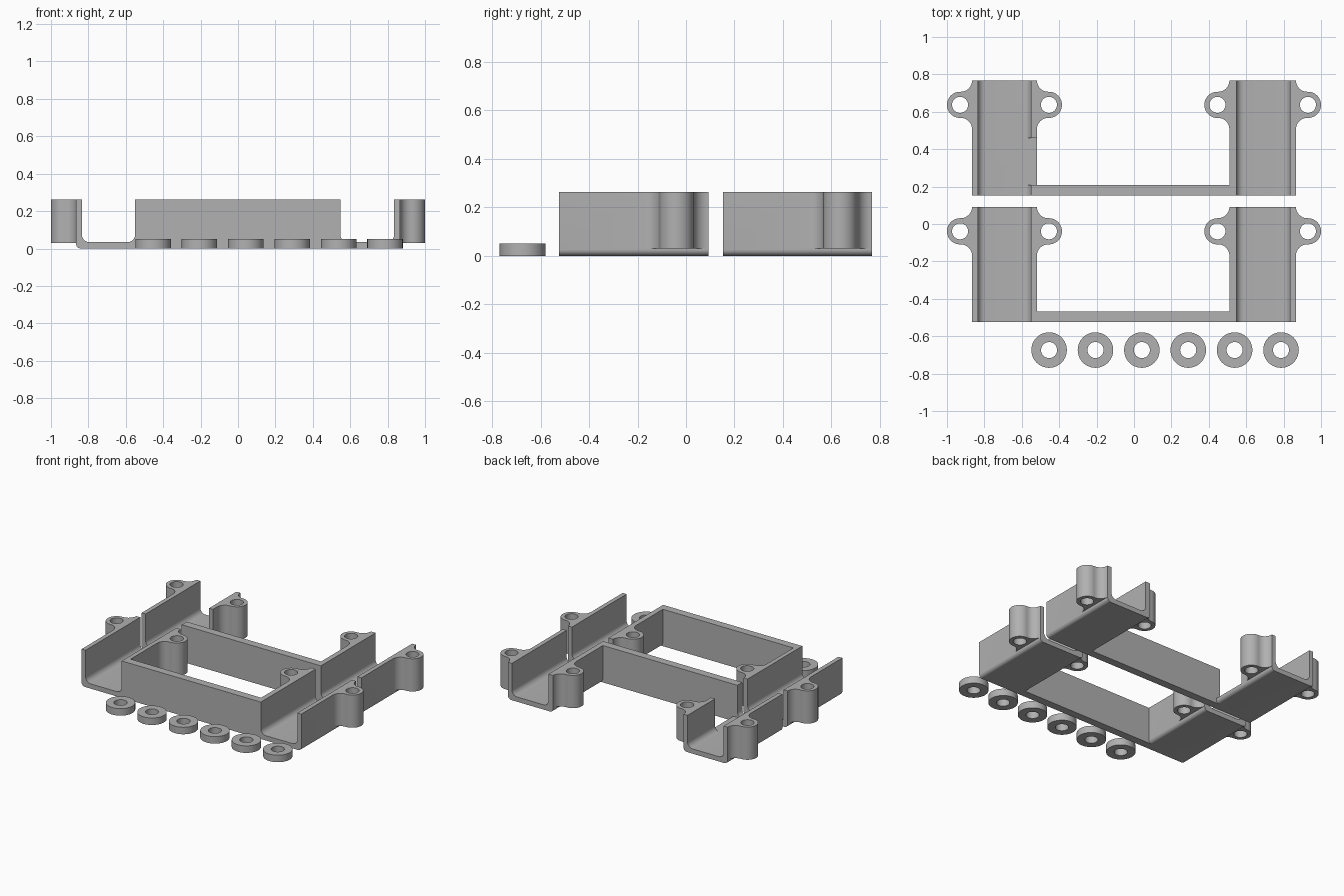
import bpy, bmesh, math

if "Cube" in bpy.data.objects:
    bpy.data.objects.remove(bpy.data.objects["Cube"])

mat = bpy.data.materials.new("plain grey")
mat.diffuse_color = (0.44, 0.44, 0.44, 1)
mat.use_nodes = True
mat.node_tree.nodes["Principled BSDF"].inputs["Base Color"].default_value = mat.diffuse_color

H, FLOOR = 0.263, 0.034           # wall height, floor thickness
Y0, Y1 = 0.152, 0.768             # rear frame extent
BOSS_Y, BOSS_R = 0.637, 0.07
FILLET, HOLE_R = 0.06, 0.043
STEP = -0.676                     # offset from the rear frame to the front frame


def arc(cx, cy, r, a0, a1, n=8):
    return [(cx + r * math.cos(math.radians(a0 + (a1 - a0) * i / n)),
             cy + r * math.sin(math.radians(a0 + (a1 - a0) * i / n))) for i in range(n + 1)]


def prism(name, pts, lo, hi, axis="z"):
    """Extrude a 2D outline along z (points are x,y) or along y (points are x,z)."""
    bm = bmesh.new()
    put = (lambda p, t: (p[0], p[1], t)) if axis == "z" else (lambda p, t: (p[0], t, p[1]))
    face = bm.faces.new([bm.verts.new(put(p, lo)) for p in pts])
    ext = bmesh.ops.extrude_face_region(bm, geom=[face])
    d = (0, 0, hi - lo) if axis == "z" else (0, hi - lo, 0)
    bmesh.ops.translate(bm, vec=d, verts=[g for g in ext["geom"] if isinstance(g, bmesh.types.BMVert)])
    bmesh.ops.remove_doubles(bm, verts=bm.verts, dist=1e-5)
    bmesh.ops.recalc_face_normals(bm, faces=bm.faces)
    me = bpy.data.meshes.new(name)
    bm.to_mesh(me)
    bm.free()
    me.materials.append(mat)
    ob = bpy.data.objects.new(name, me)
    bpy.context.collection.objects.link(ob)
    return ob


def box(name, x0, x1, y0, y1, z0, z1):
    return prism(name, [(x0, y0), (x1, y0), (x1, y1), (x0, y1)], z0, z1)


def boolean(ob, tool, op):
    m = ob.modifiers.new("bool", "BOOLEAN")
    m.operation, m.solver, m.object = op, "EXACT", tool
    bpy.context.view_layer.objects.active = ob
    bpy.ops.object.modifier_apply(modifier=m.name)
    bpy.data.objects.remove(tool)


def smooth(ob):
    bpy.ops.object.select_all(action="DESELECT")
    ob.select_set(True)
    bpy.context.view_layer.objects.active = ob
    bpy.ops.object.shade_smooth_by_angle(angle=math.radians(30))


def channel(name, a, b, c, d, y):
    """U-shaped channel: outer faces at a and d, inner faces at b and c."""
    ro, ri = 0.025, 0.04
    pts = (arc(a + ro, ro, ro, 180, 270) + arc(d - ro, ro, ro, 270, 360)
           + [(d, H), (c, H)] + arc(c - ri, FLOOR + ri, ri, 0, -90)
           + arc(b + ri, FLOOR + ri, ri, 270, 180) + [(b, H), (a, H)])
    return prism(name, pts, Y0 + y, Y1 + y, "y")


def boss(x, side, y):
    """Screw boss growing out of the wall face at x, with concave blends."""
    cy = BOSS_Y + y
    e = BOSS_R + FILLET
    pts = ([(-0.015, -e), (0, -e)] + arc(FILLET, -e, FILLET, 180, 90)[1:]
           + arc(0.064, 0, BOSS_R, -90, 90, 20)
           + arc(FILLET, e, FILLET, 270, 180) + [(-0.015, e)])
    return prism("boss", [(x + side * px, cy + py) for px, py in pts], 0.03, H)


def frame(name, y, notched=False):
    # Two channels joined by a cross wall
    ob = channel(name, -0.866, -0.835, -0.55, -0.519, y)
    boolean(ob, channel("right", 0.51, 0.547, 0.835, 0.866, y), "UNION")
    boolean(ob, box("cross_wall", -0.55, 0.547, Y0 + y, Y0 + 0.056 + y, 0, H), "UNION")
    # Opening in the left inner wall
    if notched:
        boolean(ob, box("notch", -0.60, -0.50, Y0 + 0.056, 0.46, FLOOR, 0.4), "DIFFERENCE")
    # Screw bosses and their holes
    for x, side in ((-0.866, -1), (-0.519, 1), (0.51, -1), (0.866, 1)):
        boolean(ob, boss(x, side, y), "UNION")
        hole = arc(x + side * 0.064, BOSS_Y + y, HOLE_R, 0, 360, 32)[:-1]
        boolean(ob, prism("hole", hole, -0.1, 0.4), "DIFFERENCE")
    smooth(ob)


frame("rear_frame", 0, notched=True)
frame("front_frame", STEP)

# Row of loose spacer rings
for i in range(6):
    cx, cy = -0.454 + i * 0.248, -0.674
    ring = prism("spacer_ring_%d" % (i + 1), arc(cx, cy, 0.095, 0, 360, 40)[:-1], 0, 0.05)
    boolean(ring, prism("hole", arc(cx, cy, HOLE_R, 0, 360, 32)[:-1], -0.1, 0.2), "DIFFERENCE")
    smooth(ring)
